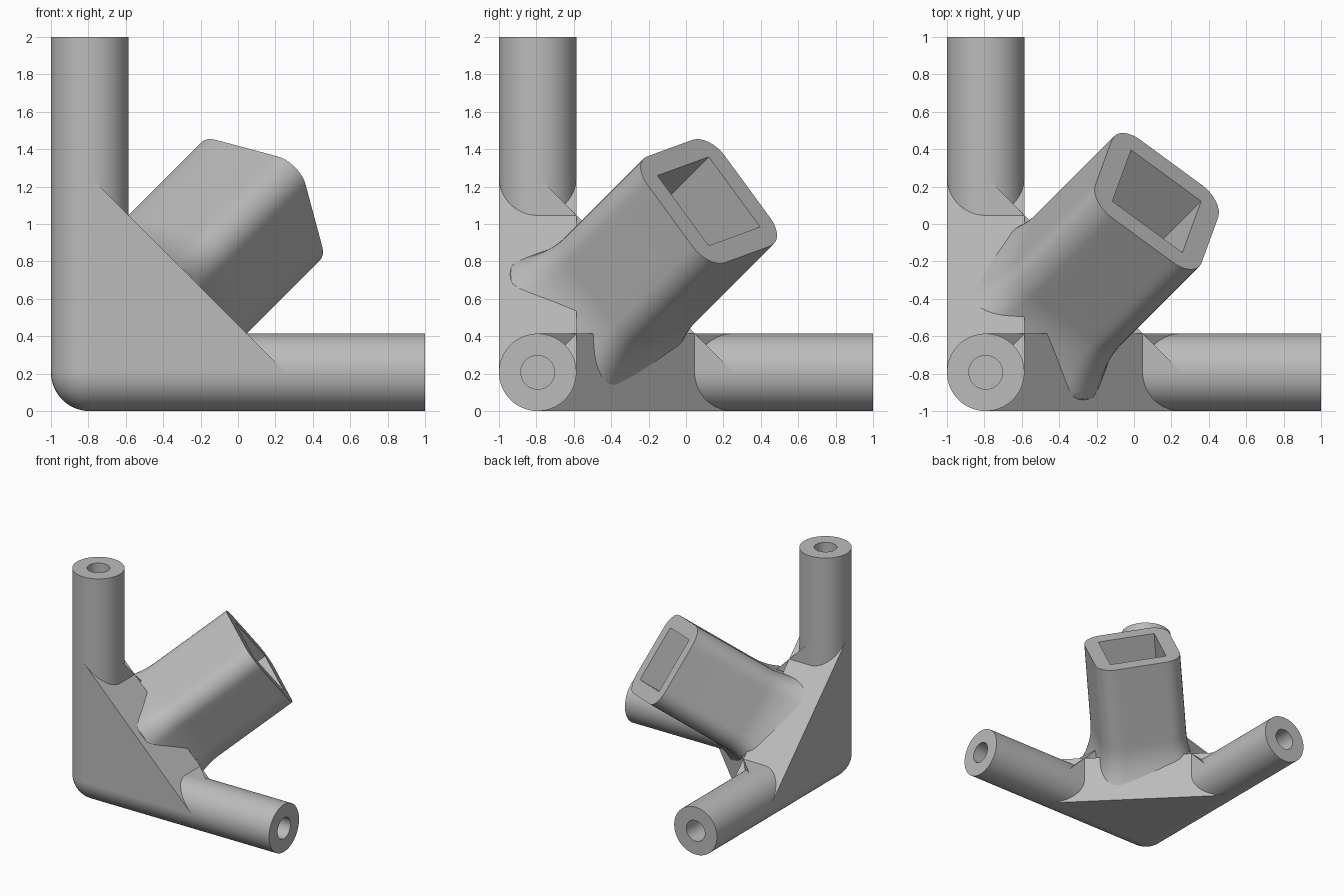
import bpy
import bmesh
from math import cos, sin, pi, sqrt
from mathutils import Vector

cube = bpy.data.objects.get("Cube")
if cube:
    bpy.data.objects.remove(cube, do_unlink=True)

R = 0.207            # tube radius, also the distance of tube axes from outer planes
BORE = 0.09
REACH = 1.46         # where the gussets run out
SHIFT = Vector((-1, -1, 0))

grey = bpy.data.materials.new("plain grey")
grey.use_nodes = True
grey.diffuse_color = (0.5, 0.5, 0.5, 1)
grey.node_tree.nodes["Principled BSDF"].inputs["Base Color"].default_value = (0.5, 0.5, 0.5, 1)


def finish(name, bm):
    """Turn a bmesh into a shaded object in the final position."""
    bmesh.ops.recalc_face_normals(bm, faces=bm.faces)
    bmesh.ops.translate(bm, verts=bm.verts, vec=SHIFT)
    mesh = bpy.data.meshes.new(name)
    bm.to_mesh(mesh)
    bm.free()
    mesh.materials.append(grey)
    obj = bpy.data.objects.new(name, mesh)
    bpy.context.collection.objects.link(obj)
    bpy.ops.object.select_all(action="DESELECT")
    obj.select_set(True)
    bpy.context.view_layer.objects.active = obj
    bpy.ops.object.shade_smooth_by_angle(angle=pi / 6)


def loft(name, rings):
    """Skin a stack of rings and close both ends."""
    bm = bmesh.new()
    rows = [[bm.verts.new(p) for p in ring] for ring in rings]
    n = len(rows[0])
    for low, high in zip(rows, rows[1:]):
        for i in range(n):
            j = (i + 1) % n
            bm.faces.new((low[i], low[j], high[j], high[i]))
    bm.faces.new(rows[0])
    bm.faces.new(rows[-1])
    finish(name, bm)


def turn(p, k):
    """Cycle the axes k times, so one leg becomes the next."""
    for _ in range(k):
        p = (p[2], p[0], p[1])
    return Vector(p)


# Three bored tubes and three gussets, alike about the corner diagonal
for k, leg in enumerate(("upright", "right_left", "depth")):
    rings = []
    for radius, along in ((R, R), (R, 2), (BORE, 2), (BORE, 1.3)):
        rings.append([turn((R + radius * cos(a * pi / 32), R + radius * sin(a * pi / 32), along), k)
                      for a in range(64)])
    loft(leg + "_tube", rings)
    tip = REACH - R
    triangle = ((R, R), (tip, R), (R, tip))
    loft(leg + "_gusset", [[turn((a, b, h), k) for a, b in triangle] for h in (0, 2 * R)])

# Rounded outer corner
bm = bmesh.new()
bmesh.ops.create_uvsphere(bm, u_segments=48, v_segments=24, radius=R)
bmesh.ops.translate(bm, verts=bm.verts, vec=(R, R, R))
finish("corner_ball", bm)

# Square socket along the corner diagonal, flared where it meets the gussets
AXIS = Vector((1, 1, 1)).normalized()
SIDE = (Vector((1, -2, 1)) / sqrt(6) + Vector((-1, 0, 1)) / sqrt(2)).normalized()
UP = AXIS.cross(SIDE)
HALF, ROUND, HOLE = 0.36, 0.15, 0.2375
TOP, FLOOR, FLARE_TOP, FLARE_LOW = 1.943, 1.06, 1.22, 0.75
STEPS = 8

outline = []
flat = HALF - ROUND
for q in range(4):
    c, s = round(cos(q * pi / 2)), round(sin(q * pi / 2))
    corner = [(HALF, flat * (2 * i / STEPS - 1)) for i in range(STEPS)]
    corner += [(flat + ROUND * cos(a * pi / 2 / STEPS), flat + ROUND * sin(a * pi / 2 / STEPS))
               for a in range(STEPS)]
    outline += [(c * x - s * y, s * x + c * y) for x, y in corner]


def outer_ring(height):
    """Socket outline at a height on the diagonal, kept inside the outer planes."""
    flare = max(0, (FLARE_TOP - height) / (FLARE_TOP - FLARE_LOW))
    ring = []
    for x, y in outline:
        radial = SIDE * x + UP * y
        r = radial.length + 0.2 * flare ** 2
        radial.normalize()
        inside = height / sqrt(3) - 0.05
        for part in radial:
            if part < 0:
                r = min(r, inside / -part)
        ring.append(AXIS * height + radial * r)
    return ring


def hole_ring(height):
    """Sharp square opening with points matching the outline."""
    ring = []
    for x, y in outline:
        f = HOLE / max(abs(x), abs(y))
        ring.append(AXIS * height + SIDE * x * f + UP * y * f)
    return ring


FLARE_STEPS = 14
heights = [FLARE_LOW + (FLARE_TOP - FLARE_LOW) * i / FLARE_STEPS for i in range(FLARE_STEPS + 1)]
loft("square_socket", [outer_ring(h) for h in heights + [TOP]] + [hole_ring(TOP), hole_ring(FLOOR)])
